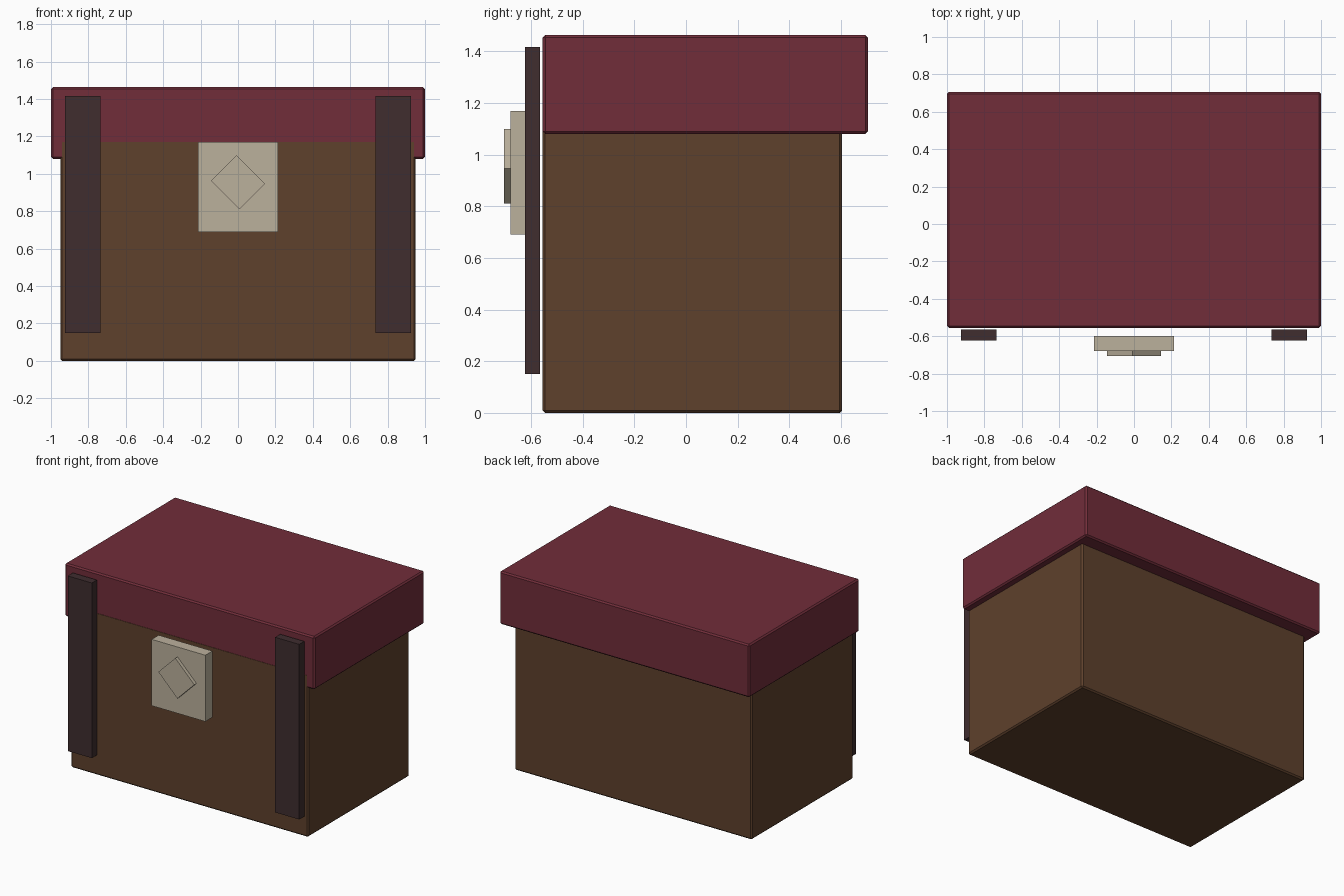
import bpy, math
from mathutils import Matrix

if "Cube" in bpy.data.objects:
    bpy.data.objects.remove(bpy.data.objects["Cube"])


def material(name, rgb):
    m = bpy.data.materials.new(name)
    m.diffuse_color = (*rgb, 1.0)
    m.use_nodes = True
    m.node_tree.nodes["Principled BSDF"].inputs["Base Color"].default_value = m.diffuse_color
    return m


wine = material("wine_red", (0.165, 0.026, 0.042))
brown = material("wood_brown", (0.112, 0.052, 0.025))
dark = material("dark_strap", (0.050, 0.026, 0.028))
stone = material("pale_metal", (0.500, 0.440, 0.335))


def box(name, lo, hi, mat, bevel=0.0, turn=0.0):
    """Box between two corners, optionally turned about its own y axis."""
    size = [b - a for a, b in zip(lo, hi)]
    centre = [(a + b) / 2 for a, b in zip(lo, hi)]
    bpy.ops.mesh.primitive_cube_add(size=1, location=centre)
    ob = bpy.context.object
    ob.name = ob.data.name = name
    ob.data.transform(Matrix.Rotation(turn, 4, 'Y') @ Matrix.Diagonal((*size, 1)))
    ob.data.materials.append(mat)
    if bevel:
        mod = ob.modifiers.new("edge_bevel", 'BEVEL')
        mod.width = bevel
        mod.segments = 1
    return ob


# Chest body: its front sits a hair proud of the lid and rises behind the plate
box("chest_body", (-0.95, -0.556, 0.0), (0.95, 0.605, 1.18), brown, 0.01)

# Overhanging lid
box("chest_lid", (-1.0, -0.555, 1.08), (1.0, 0.705, 1.463), wine, 0.01)

# Front straps
for side, x in (("left", -0.83), ("right", 0.83)):
    box(side + "_strap", (x - 0.096, -0.623, 0.15), (x + 0.096, -0.565, 1.417), dark)

# Lock plate and its raised diamond
box("lock_plate", (-0.215, -0.68, 0.69), (0.215, -0.60, 1.17), stone)
box("lock_diamond", (-0.1075, -0.705, 0.859), (0.1075, -0.655, 1.051), stone,
    turn=math.radians(45))
